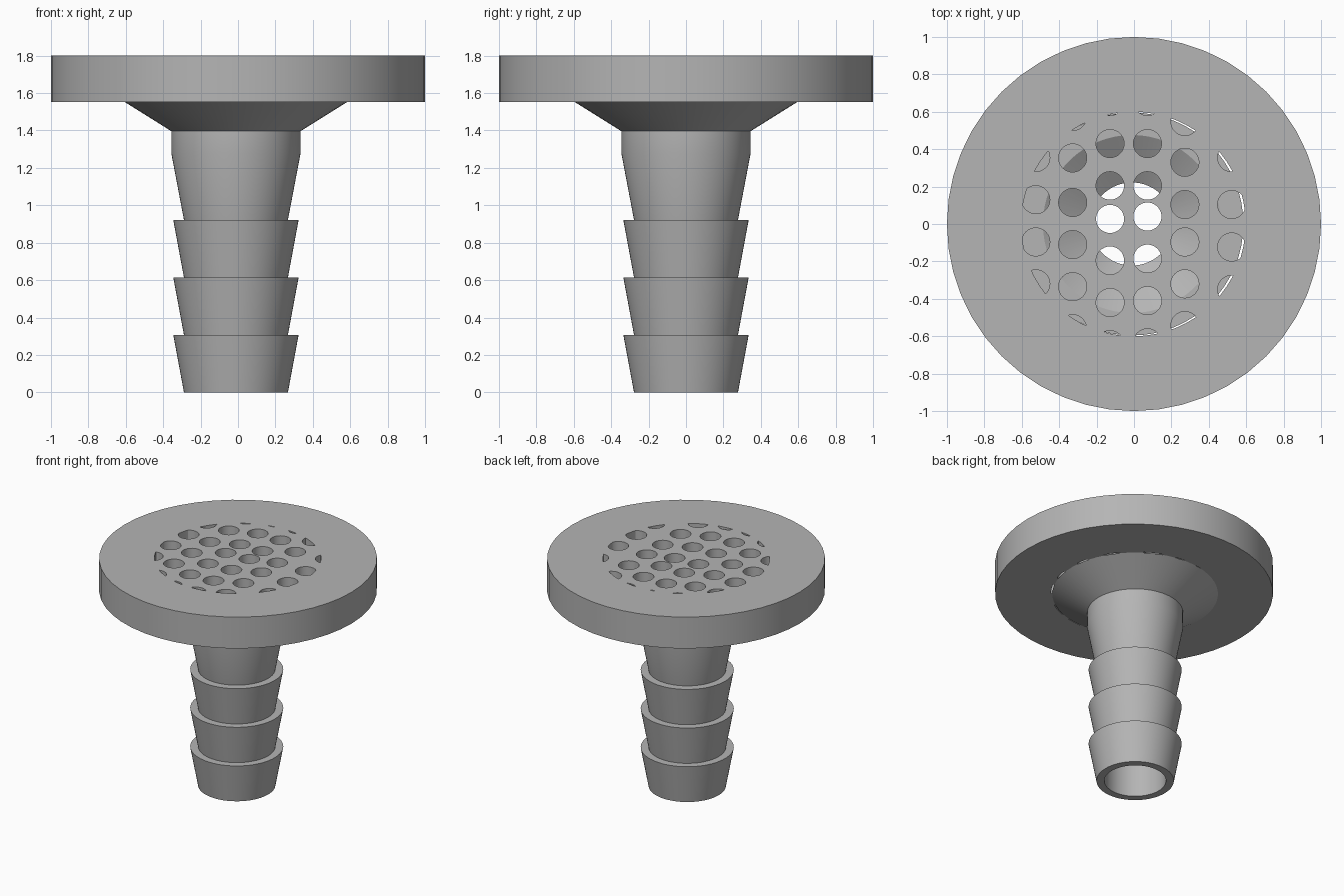
import bpy
import bmesh
from math import cos, sin, tau, radians

if "Cube" in bpy.data.objects:
    bpy.data.objects.remove(bpy.data.objects["Cube"])

GREY = (0.46, 0.46, 0.46, 1)
grey = bpy.data.materials.new("plain grey")
grey.use_nodes = True
grey.diffuse_color = GREY
grey.node_tree.nodes["Principled BSDF"].inputs["Base Color"].default_value = GREY

AXIS_X = -0.011      # the stem sits slightly off the flange centre
FLANGE_BOTTOM, TOP = 1.553, 1.802


def make_object(name, bm):
    bmesh.ops.recalc_face_normals(bm, faces=bm.faces[:])
    mesh = bpy.data.meshes.new(name)
    bm.to_mesh(mesh)
    bm.free()
    mesh.materials.append(grey)
    obj = bpy.data.objects.new(name, mesh)
    bpy.context.collection.objects.link(obj)
    return obj


def add_cylinder(bm, x, y, radius, low, high, sides):
    ring = [bm.verts.new((x + radius * cos(tau * i / sides),
                          y + radius * sin(tau * i / sides), low))
            for i in range(sides)]
    base = bm.faces.new(ring)
    grown = bmesh.ops.extrude_face_region(bm, geom=[base], use_keep_orig=True)
    top = [v for v in grown["geom"] if isinstance(v, bmesh.types.BMVert)]
    bmesh.ops.translate(bm, verts=top, vec=(0, 0, high - low))


def lathe(name, profile, x, sides):
    """Revolve a closed (radius, height) profile around a vertical axis."""
    bm = bmesh.new()
    rings = [[bm.verts.new((x + r * cos(tau * i / sides), r * sin(tau * i / sides), z))
              for i in range(sides)] for r, z in profile]
    for a, b in zip(rings, rings[1:] + rings[:1]):
        for i in range(sides):
            j = (i + 1) % sides
            bm.faces.new((a[i], a[j], b[j], b[i]))
    return make_object(name, bm)


def combine(target, cutter, operation):
    mod = target.modifiers.new("cut", 'BOOLEAN')
    mod.operation = operation
    mod.solver = 'EXACT'
    mod.object = cutter
    bpy.context.view_layer.objects.active = target
    bpy.ops.object.modifier_apply(modifier=mod.name)
    bpy.data.objects.remove(cutter)


# Hollow barbed stem opening into a funnel under the flange
BORE, NARROW, WIDE, NECK = 0.222, 0.278, 0.335, 0.345
profile = [(BORE, 0)]
for barb in range(3):
    profile += [(NARROW, 0.307 * barb), (WIDE, 0.307 * (barb + 1))]
profile += [(NARROW, 0.922), (NECK, 1.275), (NECK, 1.396),
            (0.596, FLANGE_BOTTOM), (0.476, FLANGE_BOTTOM), (BORE, 1.396)]
stem = lathe("barbed_stem", profile, AXIS_X, 64)

# Round flange
bm = bmesh.new()
add_cylinder(bm, 0, 0, 1, FLANGE_BOTTOM, TOP, 48)
flange = make_object("flange", bm)

# Drain holes: columns of y positions, trimmed to a round grille area
columns = {
    -0.525: (0.355, 0.13, -0.096, -0.32),
    -0.328: (0.575, 0.353, 0.115, -0.11, -0.335, -0.56),
    -0.128: (0.655, 0.43, 0.205, 0.027, -0.195, -0.42, -0.645),
    0.072: (0.655, 0.43, 0.205, 0.04, -0.185, -0.41, -0.635),
    0.272: (0.548, 0.33, 0.104, -0.096, -0.32, -0.543),
    0.522: (0.355, 0.104, -0.123, -0.35),
}
bm = bmesh.new()
for x, ys in columns.items():
    for y in ys:
        add_cylinder(bm, x, y, 0.075, 1.4, 2, 32)
holes = make_object("hole_cutter", bm)
bm = bmesh.new()
add_cylinder(bm, -0.003, 0, 0.6, 1.45, 1.95, 64)
combine(holes, make_object("grille_area", bm), 'INTERSECT')
combine(flange, holes, 'DIFFERENCE')

# Smooth round walls, sharp rims
for obj in (stem, flange):
    bpy.ops.object.select_all(action='DESELECT')
    obj.select_set(True)
    bpy.context.view_layer.objects.active = obj
    bpy.ops.object.shade_smooth_by_angle(angle=radians(25))
